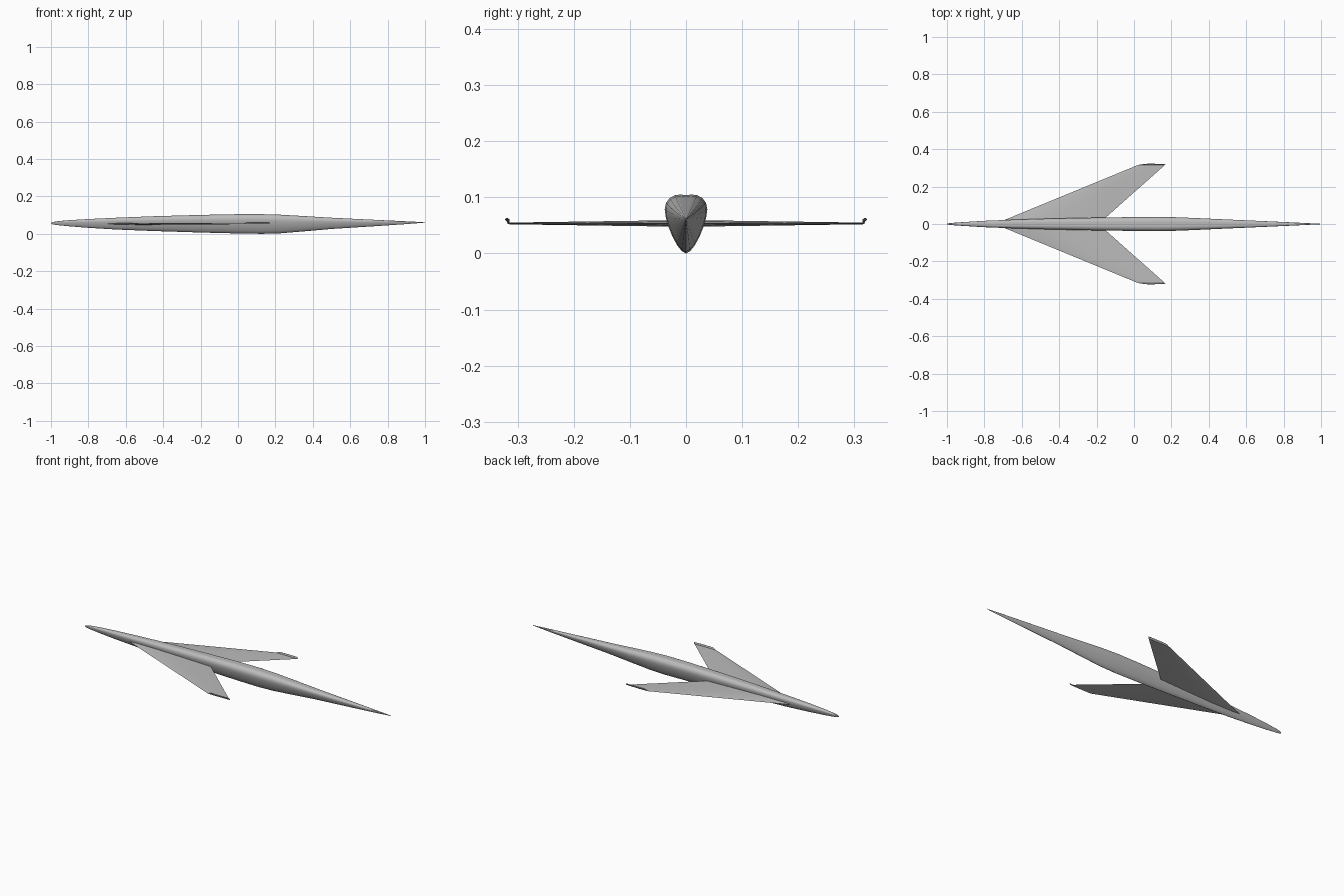
import bpy, bmesh, math

cube = bpy.data.objects.get("Cube")
if cube:
    bpy.data.objects.remove(cube, do_unlink=True)

GREY = (0.5, 0.5, 0.5, 1.0)
grey = bpy.data.materials.new("light_grey")
grey.use_nodes = True
grey.diffuse_color = GREY
grey.node_tree.nodes["Principled BSDF"].inputs["Base Color"].default_value = GREY


def loft(name, rings, angle):
    """Skin a list of closed rings, cap both ends and shade the result."""
    bm = bmesh.new()
    loops = [[bm.verts.new(p) for p in ring] for ring in rings]
    n = len(loops[0])
    for a, b in zip(loops, loops[1:]):
        for i in range(n):
            j = (i + 1) % n
            bm.faces.new((a[i], a[j], b[j], b[i]))
    bm.faces.new(loops[0])
    bm.faces.new(loops[-1])
    bmesh.ops.recalc_face_normals(bm, faces=bm.faces)
    mesh = bpy.data.meshes.new(name)
    bm.to_mesh(mesh)
    bm.free()
    mesh.materials.append(grey)
    obj = bpy.data.objects.new(name, mesh)
    bpy.context.collection.objects.link(obj)
    bpy.ops.object.select_all(action="DESELECT")
    obj.select_set(True)
    bpy.context.view_layer.objects.active = obj
    bpy.ops.object.shade_smooth_by_angle(angle=math.radians(angle))
    return obj


# Fuselage: rounded heart section with a keel, as (side, height) fractions
half = [(0.25, 1.0), (0.52, 0.99), (0.77, 0.94), (0.94, 0.86), (1.0, 0.75),
        (0.95, 0.62), (0.83, 0.46), (0.65, 0.3), (0.42, 0.14), (0.2, 0.04)]
section = [(0, 0.99)] + half + [(0, 0)] + [(-s, h) for s, h in reversed(half)]

# Stations from nose to tail: x, half width, keel height, top height
stations = [(-1, 0.001, 0.055, 0.058), (-0.99, 0.004, 0.05, 0.063),
            (-0.96, 0.007, 0.046, 0.068), (-0.9, 0.011, 0.04, 0.073),
            (-0.8, 0.017, 0.032, 0.079), (-0.65, 0.023, 0.023, 0.086),
            (-0.45, 0.029, 0.015, 0.094), (-0.2, 0.034, 0.007, 0.101),
            (0, 0.037, 0.002, 0.105), (0.13, 0.038, 0, 0.105),
            (0.23, 0.036, 0.003, 0.102), (0.35, 0.031, 0.013, 0.095),
            (0.5, 0.024, 0.026, 0.086), (0.75, 0.013, 0.042, 0.074),
            (0.9, 0.006, 0.052, 0.067), (1, 0.001, 0.06, 0.062)]
loft("fuselage", [[(x, s * w, lo + h * (hi - lo)) for s, h in section]
                  for x, w, lo, hi in stations], 50)

# Thin wing profile: chord fraction and thickness fraction
foil = [(0, 0), (0.1, 0.6), (0.35, 1), (0.7, 0.6), (1, 0),
        (0.7, -0.6), (0.35, -1), (0.1, -0.6)]


def wing_ring(side, y, lead, trail, thick):
    return [(lead + c * (trail - lead), side * y, 0.0535 + t * thick)
            for c, t in foil]


def fin_ring(side, y, z, lead, trail, thick):
    return [(lead + c * (trail - lead), side * (y + t * thick), z)
            for c, t in foil]


for side, label in ((1, "left"), (-1, "right")):
    # Swept wing running into the fuselage
    loft(label + "_wing", [wing_ring(side, 0, -0.745, -0.19, 0.006),
                           wing_ring(side, 0.315, 0.02, 0.165, 0.0015)], 40)
    # Small upturned wing tip with a rolled top edge
    loft(label + "_wing_tip", [fin_ring(side, 0.316, 0.0525, 0.02, 0.168, 0.0015),
                               fin_ring(side, 0.317, 0.057, 0.035, 0.169, 0.0025),
                               fin_ring(side, 0.319, 0.061, 0.042, 0.17, 0.004),
                               fin_ring(side, 0.319, 0.063, 0.05, 0.165, 0.0015)], 40)
